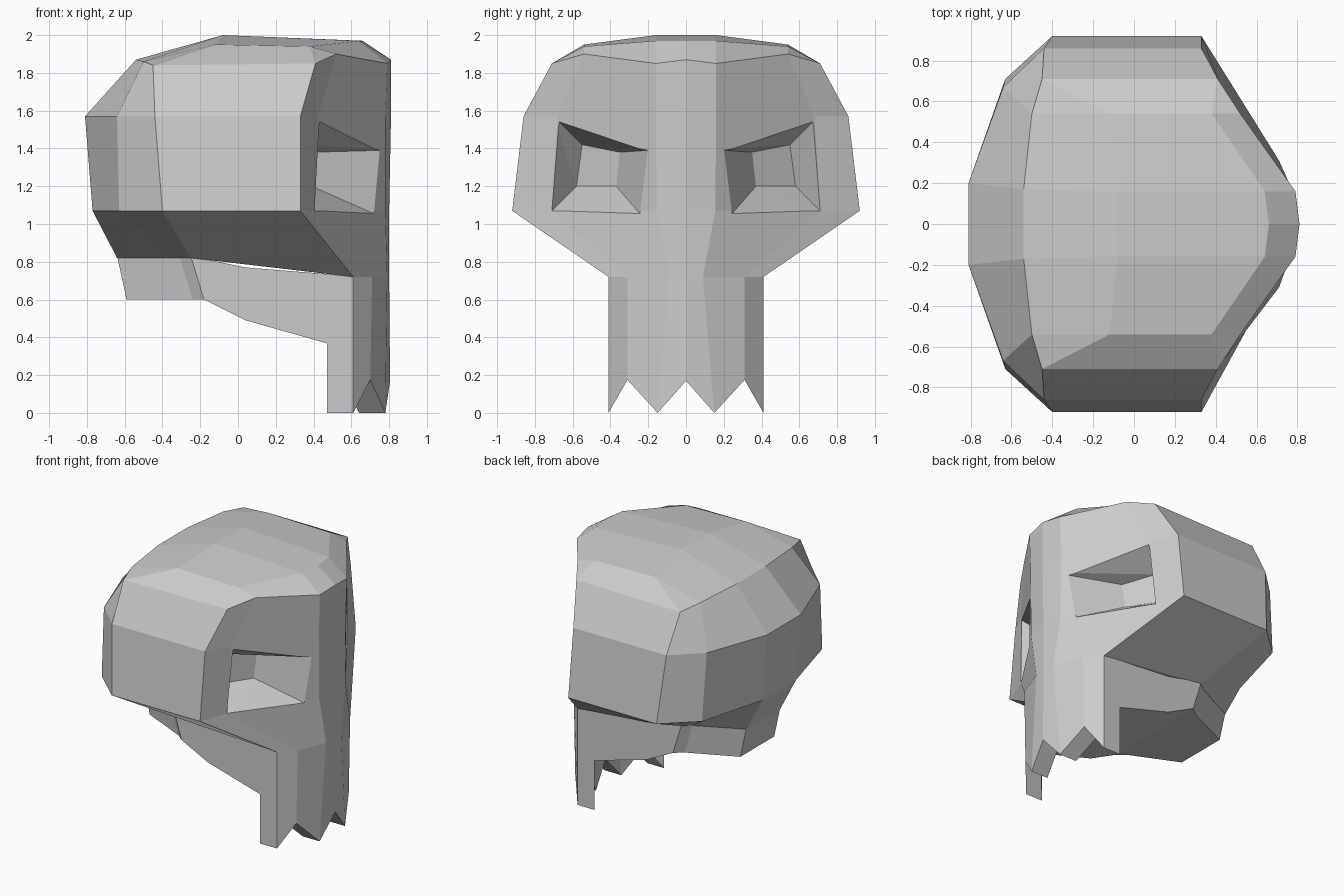
import bpy, bmesh

if "Cube" in bpy.data.objects:
    bpy.data.objects.remove(bpy.data.objects["Cube"])


def finish(bm, name):
    bmesh.ops.remove_doubles(bm, verts=bm.verts, dist=0.0005)
    bmesh.ops.recalc_face_normals(bm, faces=bm.faces)
    mesh = bpy.data.meshes.new(name)
    bm.to_mesh(mesh)
    bm.free()
    obj = bpy.data.objects.new(name, mesh)
    bpy.context.collection.objects.link(obj)
    return obj


def face(bm, pts):
    # Drop repeated corners so quads can collapse to triangles
    clean = []
    for p in pts:
        if tuple(p) not in clean:
            clean.append(tuple(p))
    if len(clean) > 2:
        bm.faces.new([bm.verts.new(p) for p in clean])


def flip(p):
    return (p[0], -p[1] if p[1] else 0, p[2])


def both(bm, pts):
    face(bm, pts)
    face(bm, [flip(p) for p in pts])


def loft(bm, rings):
    # Each ring is a half outline running from the front to the back
    for a, b in zip(rings, rings[1:]):
        for i in range(len(a) - 1):
            both(bm, [a[i], a[i + 1], b[i + 1], b[i]])
        for k in (0, -1):
            if a[k][1] or b[k][1]:
                face(bm, [a[k], b[k], flip(b[k]), flip(a[k])])


def cap(bm, ring):
    for p, q in zip(ring, ring[1:]):
        face(bm, [p, q, flip(q), flip(p)])


# Cranium and face: rings from the jaw line to the crown
low = [(.8, 0, .72), (.79, .09, .72), (.71, .31, .72), (.61, .41, .72),
       (-.25, .41, .82), (-.31, .36, .82), (-.64, .2, .82)]
cheek = [(x, y, 1.07) for x, y in ((.8, 0), (.78, .155), (.405, .71), (.33, .92),
                                   (-.4, .92), (-.63, .71), (-.77, .2))]
brow = [(x, y, 1.57) for x, y in ((.81, 0), (.78, .16), (.425, .68), (.33, .86),
                                  (-.44, .86), (-.64, .67), (-.81, .2))]
rim = [(.81, 0, 1.87), (.79, .16, 1.85), (.52, .54, 1.9), (.41, .71, 1.85),
       (-.45, .71, 1.84), (-.5, .54, 1.86), (-.54, .17, 1.87)]
crown = [(.66, 0, 1.97), (.64, .16, 1.97), (.38, .54, 1.94), (.38, .54, 1.94),
         (-.12, .54, 1.95), (-.12, .54, 1.95), (-.08, .16, 2.0)]
bm = bmesh.new()
loft(bm, [low, cheek, brow, rim, crown])
cap(bm, low)
both(bm, [crown[1], crown[2], crown[4], crown[6]])
face(bm, [crown[0], crown[1], crown[6], flip(crown[6]), flip(crown[1])])
cranium = finish(bm, "cranium")

# Eye sockets: tapered cutters, continued a little past the face
outer = [(.755, .2, 1.39), (.43, .67, 1.54), (.405, .71, 1.07), (.73, .24, 1.05)]
inner = [(.4, .35, 1.38), (.27, .55, 1.42), (.25, .58, 1.2), (.39, .37, 1.2)]
outer = [tuple(o + .25 * (o - n) for o, n in zip(p, q)) for p, q in zip(outer, inner)]
bm = bmesh.new()
both(bm, inner)
for i in range(4):
    j = (i + 1) % 4
    both(bm, [outer[i], outer[j], inner[j]])
    both(bm, [outer[i], inner[j], inner[i]])
both(bm, outer[:3])
both(bm, [outer[0], outer[2], outer[3]])
cutter = finish(bm, "eye_socket_cutter")
cutter.hide_render = True
cutter.hide_set(True)
cut = cranium.modifiers.new("eye_sockets", 'BOOLEAN')
cut.operation = 'DIFFERENCE'
cut.solver = 'EXACT'
cut.object = cutter

# Skull base: block under the cranium behind the teeth
top = [(.74, 0, .73), (.66, .31, .73), (.6, .41, .725), (.04, .41, .77),
       (-.25, .41, .83), (-.31, .36, .83), (-.64, .2, .83)]
bottom = [(.7, 0, .34), (.62, .31, .35), (.5, .41, .36), (.04, .41, .49),
          (-.18, .41, .6), (-.24, .36, .6), (-.59, .2, .6)]
bm = bmesh.new()
loft(bm, [top, bottom])
cap(bm, top)
cap(bm, bottom)
finish(bm, "skull_base")

# Upper teeth: thick curved strip with a zigzag lower edge
upper = [(.8, 0, .72), (.79, .09, .72), (.71, .31, .72), (.61, .41, .72)]
tips = [(.805, 0, .17), (.78, .15, 0), (.7, .31, .175), (.61, .41, 0)]
back = lambda ring: [(x - .14, y, z) for x, y, z in ring]
bm = bmesh.new()
loft(bm, [upper, tips])
loft(bm, [back(upper), back(tips)])
for ring in (upper, tips):
    for i in range(3):
        b = back(ring)
        both(bm, [ring[i], ring[i + 1], b[i + 1], b[i]])
# Remove the cross walls that loft closes between the strip's ends
bm.faces.ensure_lookup_table()
walls = [f for f in bm.faces if len({round(abs(v.co.y), 3) for v in f.verts}) == 1]
bmesh.ops.delete(bm, geom=walls, context='FACES')
both(bm, [upper[3], tips[3], back(tips)[3], back(upper)[3]])
finish(bm, "upper_teeth")
